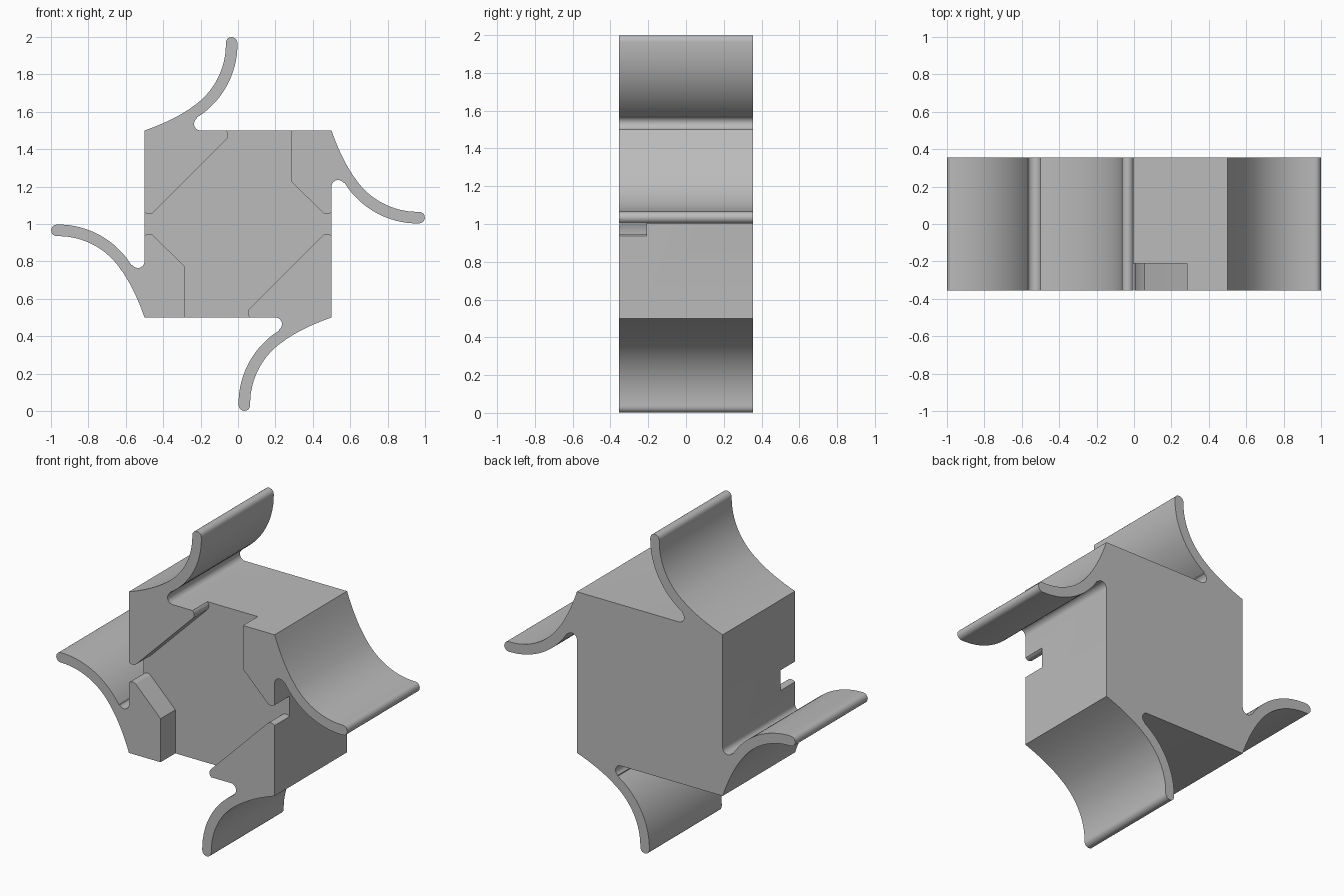
import bpy, bmesh
from math import sin, cos, radians, pi
from mathutils import Vector, Matrix

default = bpy.data.objects.get("Cube")
if default:
    bpy.data.objects.remove(default, do_unlink=True)

DEPTH = 0.355      # half depth of the housing
RECESS = -0.21     # floor of the front recess

grey = bpy.data.materials.new("plain_grey")
grey.use_nodes = True
colour = (0.5, 0.5, 0.5, 1)
grey.diffuse_color = colour
grey.node_tree.nodes["Principled BSDF"].inputs["Base Color"].default_value = colour


def arc(cx, cz, r, start, end, steps):
    """Points on a circle, angles in degrees."""
    angles = [radians(start + (end - start) * i / steps) for i in range(steps + 1)]
    return [Vector((cx + r * cos(a), cz + r * sin(a))) for a in angles]


def bezier(a, b, c, steps):
    """Quadratic curve without its last point."""
    a, b, c = Vector(a), Vector(b), Vector(c)
    ts = [i / steps for i in range(steps)]
    return [a * (1 - t) ** 2 + b * 2 * t * (1 - t) + c * t * t for t in ts]


def turned(points, count):
    """Repeat a run of points clockwise around the centre."""
    return [Matrix.Rotation(-2 * pi * k / count, 2) @ p
            for k in range(count) for p in points]


def prism(name, outline, y0, y1):
    """Extrude a closed front outline along y."""
    bm = bmesh.new()
    verts = [bm.verts.new((p.x, y0, p.y + 1)) for p in outline]
    face = bm.faces.new(verts)
    extruded = bmesh.ops.extrude_face_region(bm, geom=[face])["geom"]
    moved = [g for g in extruded if isinstance(g, bmesh.types.BMVert)]
    bmesh.ops.translate(bm, verts=moved, vec=(0, y1 - y0, 0))
    bmesh.ops.recalc_face_normals(bm, faces=bm.faces)
    mesh = bpy.data.meshes.new(name)
    bm.to_mesh(mesh)
    bm.free()
    mesh.materials.append(grey)
    obj = bpy.data.objects.new(name, mesh)
    bpy.context.collection.objects.link(obj)
    return obj


# One curved arm: flared root, outer sweep, rounded tip, inner sweep, root fillet
arm = bezier((-0.5, 0.5), (-0.34, 0.555), (-0.235, 0.632), 8)
arm += arc(-0.465, 0.96, 0.40, -55, 0, 16)
arm += arc(-0.034, 0.968, 0.031, 180, 0, 10)
arm += arc(-0.463, 0.96, 0.46, 0, -58, 16)
arm += arc(-0.2, 0.535, 0.035, 125, 270, 10)

# Square housing with four arms
housing = prism("housing_with_arms", turned(arm, 4), -DEPTH, DEPTH)

# Front recess that leaves four corner blocks standing
R = 0.035
half = [Vector((-0.55, 0.063))]
half += arc(-0.475, 0.088, R, 225, 315, 8)
half += arc(-0.088, 0.475, R, -45, 45, 8)
half += [Vector(p) for p in ((-0.063, 0.55), (0.283, 0.55), (0.283, 0.23))]
half += arc(0.475, 0.088, R, 225, 315, 8)
half += [Vector((0.55, 0.063))]
cutter = prism("recess_cutter", turned(half, 2), -DEPTH - 0.1, RECESS)
cutter.hide_render = True

bpy.ops.object.select_all(action="DESELECT")
bpy.context.view_layer.objects.active = housing
housing.select_set(True)
cut = housing.modifiers.new("front_recess", "BOOLEAN")
cut.operation = "DIFFERENCE"
cut.solver = "EXACT"
cut.object = cutter
bpy.ops.object.modifier_apply(modifier=cut.name)
bpy.data.objects.remove(cutter, do_unlink=True)

bpy.ops.object.shade_smooth_by_angle(angle=radians(30))
